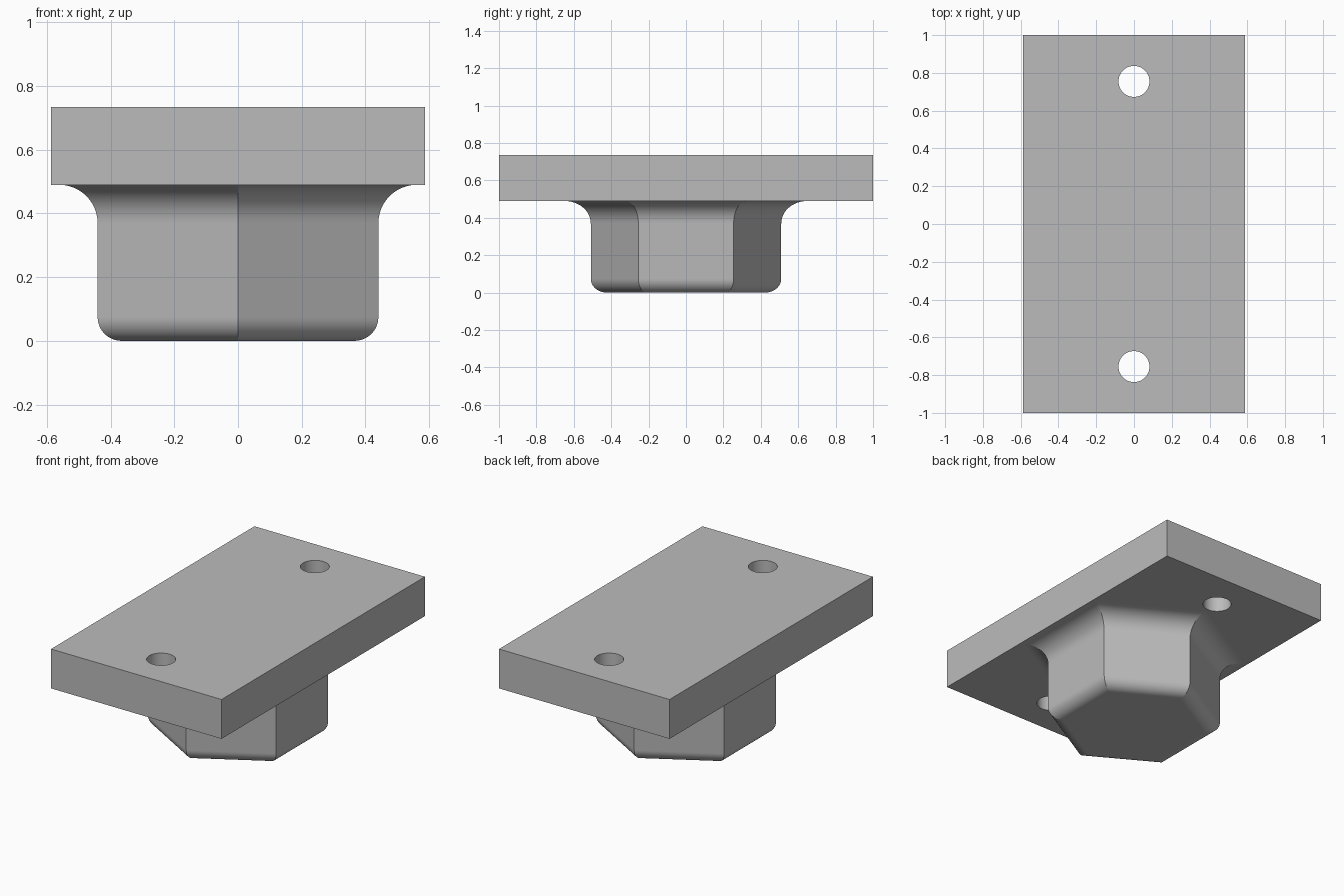
import bpy, bmesh
from math import sin, cos, pi, radians

if "Cube" in bpy.data.objects:
    bpy.data.objects.remove(bpy.data.objects["Cube"])

# Dimensions
WIDTH, LENGTH = 1.174, 2.0
PLATE_BOTTOM, PLATE_TOP = 0.49, 0.735
HOLE_RADIUS, HOLE_Y = 0.082, 0.755
APOTHEM, FILLET, ROUND = 0.441, 0.12, 0.075
STEPS = 12

grey = bpy.data.materials.new("plain grey")
grey.use_nodes = True
colour = (0.5, 0.5, 0.5, 1)
grey.diffuse_color = colour
grey.node_tree.nodes["Principled BSDF"].inputs["Base Color"].default_value = colour


def activate(ob):
    bpy.ops.object.select_all(action="DESELECT")
    ob.select_set(True)
    bpy.context.view_layer.objects.active = ob


# Mounting plate
bpy.ops.mesh.primitive_cube_add(size=1, location=(0, 0, (PLATE_BOTTOM + PLATE_TOP) / 2))
plate = bpy.context.object
plate.name = "mounting_plate"
plate.scale = (WIDTH, LENGTH, PLATE_TOP - PLATE_BOTTOM)
bpy.ops.object.transform_apply(location=False, rotation=False, scale=True)
plate.data.materials.append(grey)

# Screw holes through the plate
for side in (-1, 1):
    bpy.ops.mesh.primitive_cylinder_add(vertices=64, radius=HOLE_RADIUS, depth=1,
                                        location=(0, side * HOLE_Y, PLATE_TOP))
    cutter = bpy.context.object
    cutter.name = "hole_cutter"
    cutter.hide_render = True
    cutter.data.materials.append(grey)
    activate(plate)
    cut = plate.modifiers.new("screw_hole", "BOOLEAN")
    cut.operation, cut.solver, cut.object = "DIFFERENCE", "EXACT", cutter
    bpy.ops.object.modifier_apply(modifier=cut.name)
    bpy.data.objects.remove(cutter)
activate(plate)
bpy.ops.object.shade_smooth_by_angle(angle=radians(30))

# Hexagonal boss: profile of (apothem, height) with rounded foot and flared top
quarter = [pi / 2 * i / STEPS for i in range(STEPS + 1)]
profile = [(APOTHEM - ROUND * (1 - sin(a)), ROUND * (1 - cos(a))) for a in quarter]
profile += [(APOTHEM + FILLET * (1 - cos(a)), PLATE_BOTTOM - FILLET * (1 - sin(a)))
            for a in quarter]

bm = bmesh.new()
rings = []
for apothem, z in profile:
    r = apothem / cos(pi / 6)
    rings.append([bm.verts.new((r * cos(pi / 6 + k * pi / 3), r * sin(pi / 6 + k * pi / 3), z))
                  for k in range(6)])
bm.faces.new(rings[0][::-1])
for low, high in zip(rings, rings[1:]):
    for k in range(6):
        n = (k + 1) % 6
        bm.faces.new((low[k], low[n], high[n], high[k])).smooth = True
        # Keep the mitred corners crisp
        bm.edges.get((low[k], high[k])).smooth = False
for k in range(6):
    bm.edges.get((rings[0][k], rings[0][(k + 1) % 6])).smooth = True
mesh = bpy.data.meshes.new("hexagonal_boss")
bm.to_mesh(mesh)
bm.free()
mesh.materials.append(grey)
boss = bpy.data.objects.new("hexagonal_boss", mesh)
bpy.context.collection.objects.link(boss)
